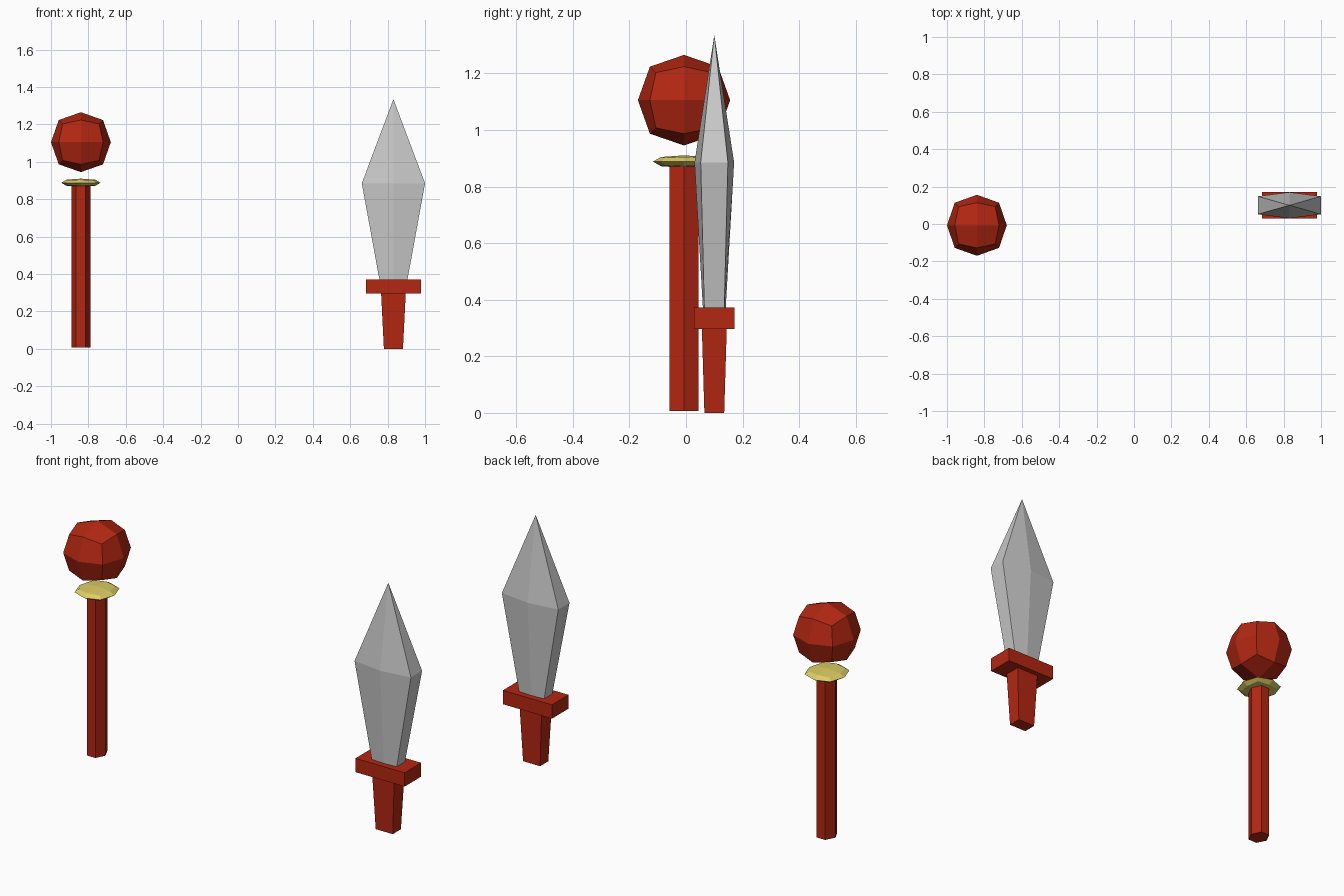
import bpy
import bmesh
import math
from mathutils import Vector

if "Cube" in bpy.data.objects:
    bpy.data.objects.remove(bpy.data.objects["Cube"])


def material(name, rgb):
    m = bpy.data.materials.new(name)
    m.diffuse_color = (*rgb, 1)
    m.use_nodes = True
    m.node_tree.nodes["Principled BSDF"].inputs["Base Color"].default_value = m.diffuse_color
    return m


RED = material("deep red", (0.45, 0.02, 0.006))
GOLD = material("pale gold", (0.72, 0.61, 0.13))
STEEL = material("steel grey", (0.58, 0.58, 0.58))


def finish(name, bm, mat):
    bmesh.ops.recalc_face_normals(bm, faces=bm.faces[:])
    me = bpy.data.meshes.new(name)
    bm.to_mesh(me)
    bm.free()
    me.materials.append(mat)
    ob = bpy.data.objects.new(name, me)
    bpy.context.collection.objects.link(ob)
    return ob


def loft(name, mat, rings, tip=None):
    """Skin stacked rings of points, closed by a cap or a pointed tip."""
    bm = bmesh.new()
    rows = [[bm.verts.new(p) for p in r] for r in rings]
    n = len(rows[0])
    for a, b in zip(rows, rows[1:]):
        for i in range(n):
            j = (i + 1) % n
            bm.faces.new((a[i], a[j], b[j], b[i]))
    bm.faces.new(rows[0])
    if tip:
        t = bm.verts.new(tip)
        for i in range(n):
            bm.faces.new((rows[-1][i], rows[-1][(i + 1) % n], t))
    else:
        bm.faces.new(rows[-1])
    return finish(name, bm, mat)


def rect(cx, cy, hx, hy, z):
    return [(cx + sx * hx, cy + sy * hy, z)
            for sx, sy in ((-1, -1), (1, -1), (1, 1), (-1, 1))]


def blade_ring(cx, cy, hx, side, ridge, z):
    pts = ((-hx, -side), (0, -ridge), (hx, -side), (hx, side), (0, ridge), (-hx, side))
    return [(cx + x, cy + y, z) for x, y in pts]


def faceted_ball(name, mat, centre, radii):
    """Cube with each side split into four and rounded outward."""
    bm = bmesh.new()
    bmesh.ops.create_cube(bm, size=2)
    bmesh.ops.subdivide_edges(bm, edges=bm.edges[:], cuts=1, use_grid_fill=True)
    # distance along each axis for side centres, edge middles and corners
    reach = {1: 1.0, 2: 0.74, 3: 0.61}
    for v in bm.verts:
        k = reach[sum(abs(c) > 0.5 for c in v.co)]
        v.co = Vector([centre[i] + v.co[i] * k * radii[i] for i in range(3)])
    return finish(name, bm, mat)


# Staff: six-sided rod, flattened collar, floating orb
SX, SY = -0.84, -0.007
hexagon = [(math.cos(i * math.pi / 3) * 0.051,
            math.sin(i * math.pi / 3) * 0.059) for i in range(6)]
loft("staff_rod", RED, [[(SX + x, SY + y, z) for x, y in hexagon] for z in (0.006, 0.88)])
faceted_ball("staff_collar", GOLD, (SX, SY, 0.888), (0.105, 0.11, 0.022))
faceted_ball("staff_orb", RED, (SX, SY, 1.105), (0.16, 0.163, 0.16))

# Sword: tapered grip, block guard, ridged blade
BX, BY = 0.831, 0.1
loft("sword_grip", RED, [rect(BX, BY, 0.051, 0.035, 0), rect(BX, BY, 0.066, 0.044, 0.3)])
loft("sword_guard", RED, [rect(BX, BY, 0.147, 0.071, z) for z in (0.297, 0.372)])
loft("sword_blade", STEEL,
     [blade_ring(BX, BY, 0.074, 0.035, 0.04, 0.365),
      blade_ring(BX, BY, 0.169, 0.048, 0.07, 0.885)],
     tip=(BX, BY, 1.335))
